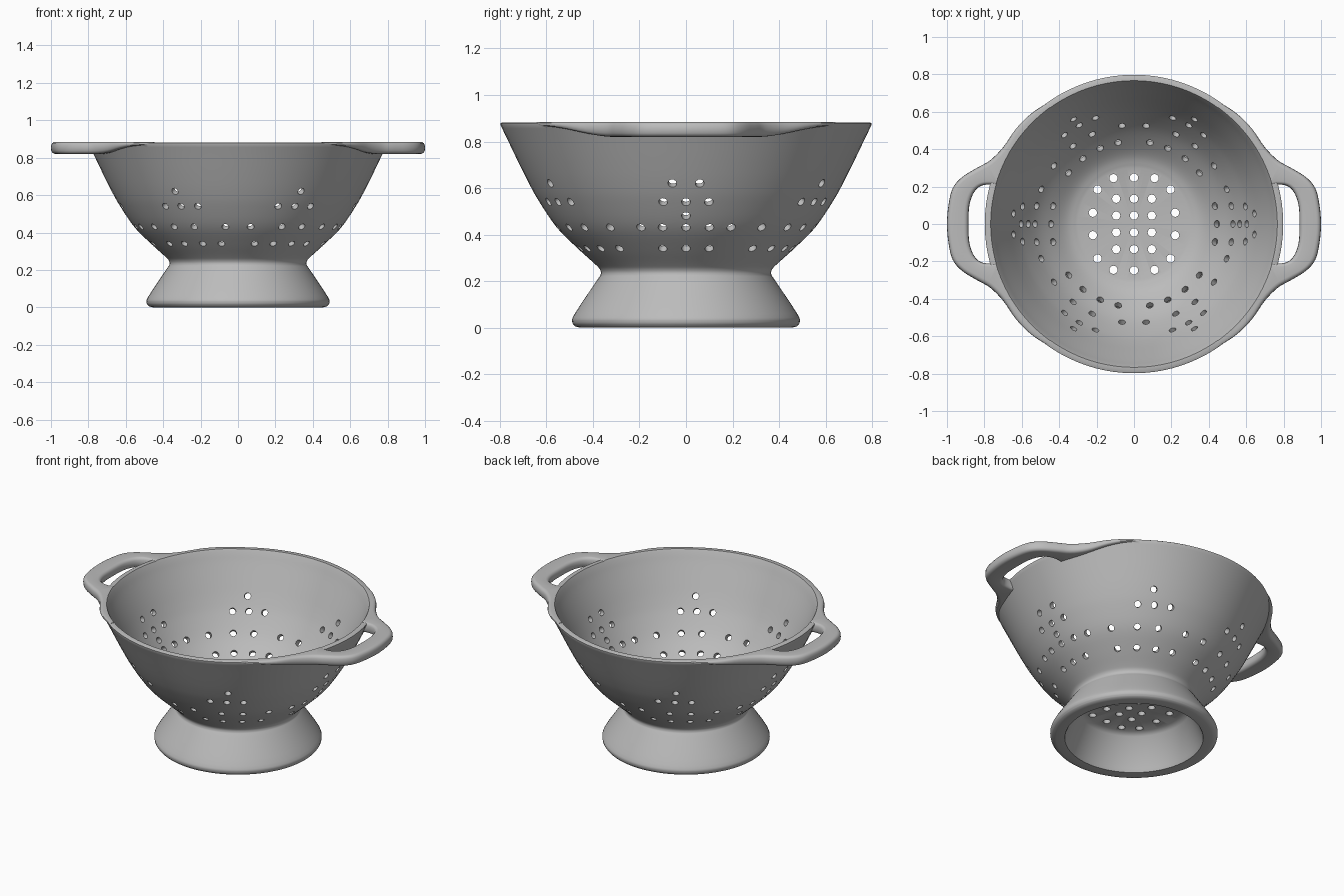
import bpy, bmesh, math
from mathutils import Vector, Matrix

cube = bpy.data.objects.get("Cube")
if cube:
    bpy.data.objects.remove(cube, do_unlink=True)

grey = bpy.data.materials.new("grey_ceramic")
grey.use_nodes = True
grey.diffuse_color = (0.5, 0.5, 0.5, 1)
grey.node_tree.nodes["Principled BSDF"].inputs["Base Color"].default_value = grey.diffuse_color


def smooth(points, steps=4):
    """Catmull-Rom curve through 2D points."""
    p = [Vector(q) for q in points]
    p = [2 * p[0] - p[1]] + p + [2 * p[-1] - p[-2]]
    out = []
    for a, b, c, d in zip(p, p[1:], p[2:], p[3:]):
        for i in range(steps):
            t = i / steps
            out.append(b + t / 2 * (c - a + t * (2 * a - 5 * b + 4 * c - d
                                                + t * (3 * (b - c) + d - a))))
    return out + [p[-2]]


def make_object(name, bm):
    bmesh.ops.recalc_face_normals(bm, faces=bm.faces)
    mesh = bpy.data.meshes.new(name)
    bm.to_mesh(mesh)
    bm.free()
    mesh.materials.append(grey)
    obj = bpy.data.objects.new(name, mesh)
    bpy.context.collection.objects.link(obj)
    return obj


def lathe(name, profile, segments=96):
    bm = bmesh.new()
    verts = [bm.verts.new((q[0], 0, q[1])) for q in profile]
    edges = [bm.edges.new(pair) for pair in zip(verts, verts[1:])]
    bmesh.ops.spin(bm, geom=verts + edges, cent=(0, 0, 0), axis=(0, 0, 1),
                   angle=math.tau, steps=segments, use_merge=True)
    bmesh.ops.remove_doubles(bm, verts=bm.verts, dist=0.0005)
    return make_object(name, bm)


def combine(target, tool, operation):
    mod = target.modifiers.new(operation, "BOOLEAN")
    mod.operation, mod.solver, mod.object = operation, "EXACT", tool
    bpy.ops.object.select_all(action="DESELECT")
    bpy.context.view_layer.objects.active = target
    target.select_set(True)
    bpy.ops.object.modifier_apply(modifier=mod.name)
    bpy.data.objects.remove(tool, do_unlink=True)


# Bowl and flared foot as one solid
foot = [(0, .22), (.3, .22), (.33, .2), (.395, .02), (.405, 0), (.455, 0)]
wall = smooth([(.478, .006), (.489, .025), (.478, .06), (.385, .2), (.367, .228),
               (.37, .25), (.393, .275), (.465, .34), (.555, .43), (.63, .54),
               (.675, .62), (.72, .71), (.768, .81), (.797, .87)])
colander = lathe("colander", foot + wall + [(.798, .878), (.792, .882), (0, .882)])

# Handles: a rounded bar swept between an outer and an inner edge
edge_pairs = [((1, 0), (.885, 0)), ((.992, .1), (.88, .1)), ((.97, .19), (.855, .17)),
              ((.92, .25), (.815, .205)), ((.84, .3), (.76, .21)), ((.77, .34), (.69, .2)),
              ((.7, .41), (.6, .24)), ((.63, .51), (.55, .35)), ((.55, .59), (.48, .45)),
              ((.46, .65), (.4, .52))]


def both_halves(points):
    return smooth([(x, -y) for x, y in reversed(points[1:])] + points)


def handle(side):
    bm = bmesh.new()
    rings = []
    outer, inner = (both_halves([pair[k] for pair in edge_pairs]) for k in (0, 1))
    for a, b in zip(outer, inner):
        mid, along = (a + b) / 2, (a - b).normalized()
        half = (a - b).length / 2
        t = min(max((abs(a.y) - .33) / .3, 0), 1)
        top, low = .885, .82 + .045 * t * t * (3 - 2 * t)
        ring = []
        for sign in (1, -1):
            for k in range(-4, 5):
                ang = k * math.pi / 8
                q = mid + along * sign * (half - .025 + .025 * math.cos(ang))
                s = math.copysign(abs(math.sin(ang)) ** .7, k) * sign
                ring.append(bm.verts.new((side * q.x, q.y, (top + low) / 2 + s * (top - low) / 2)))
        rings.append(ring)
    n = len(rings[0])
    for r, s in zip(rings, rings[1:]):
        for i in range(n):
            j = (i + 1) % n
            bm.faces.new((r[i], r[j], s[j], s[i]))
    bm.faces.new(rings[0])
    bm.faces.new(rings[-1])
    return make_object("handle", bm)


for side in (1, -1):
    combine(colander, handle(side), "UNION")

# Hollow of the bowl
hollow = smooth([(.3, .275), (.36, .297), (.425, .345), (.513, .43), (.592, .54),
                 (.638, .62), (.683, .71), (.732, .81), (.755, .86), (.772, .89), (.8, .92)])
combine(colander, lathe("hollow", [(0, .27)] + hollow + [(0, .92)]), "DIFFERENCE")

# Drain holes: wall rows as (height, radius, downward tilt, angles in one quadrant)
wall_rows = [(.34, .465, .95, (0, 12.5, 38, 52, 66, 79)),
             (.43, .555, .75, (0, 10.5, 20.5, 36, 52, 65, 83)),
             (.48, .592, .7, (0,)),
             (.54, .63, .62, (0, 9, 52, 61, 70)),
             (.62, .675, .52, (5, 60))]
floor_holes = [(x * .095, y * .09) for x in (-1, 0, 1) for y in (-1.5, -.5, .5, 1.5)]
floor_holes += [(0, .248), (0, -.248)]
floor_holes += [(sx * x, sy * y) for x, y in ((.11, .245), (.195, .185), (.22, .06))
                for sx in (1, -1) for sy in (1, -1)]

drill = bmesh.new()


def drill_hole(place, direction, radius):
    turn = Vector(direction).to_track_quat("Z", "Y").to_matrix().to_4x4()
    bmesh.ops.create_cone(drill, cap_ends=True, segments=16, radius1=radius, radius2=radius,
                          depth=.14, matrix=Matrix.Translation(place) @ turn)


for z, radius, tilt, angles in wall_rows:
    for deg in sorted({v % 360 for a in angles for v in (a, -a, 180 - a, 180 + a)}):
        c, s = math.cos(math.radians(deg)), math.sin(math.radians(deg))
        drill_hole((radius * c, radius * s, z), (c, s, -tilt), .019)
for x, y in floor_holes:
    drill_hole((x, y, .245), (0, 0, 1), .022)
combine(colander, make_object("drill", drill), "DIFFERENCE")

# Smooth glaze with crisp hole edges
bpy.ops.object.select_all(action="DESELECT")
bpy.context.view_layer.objects.active = colander
colander.select_set(True)
bpy.ops.object.shade_smooth_by_angle(angle=math.radians(40))
